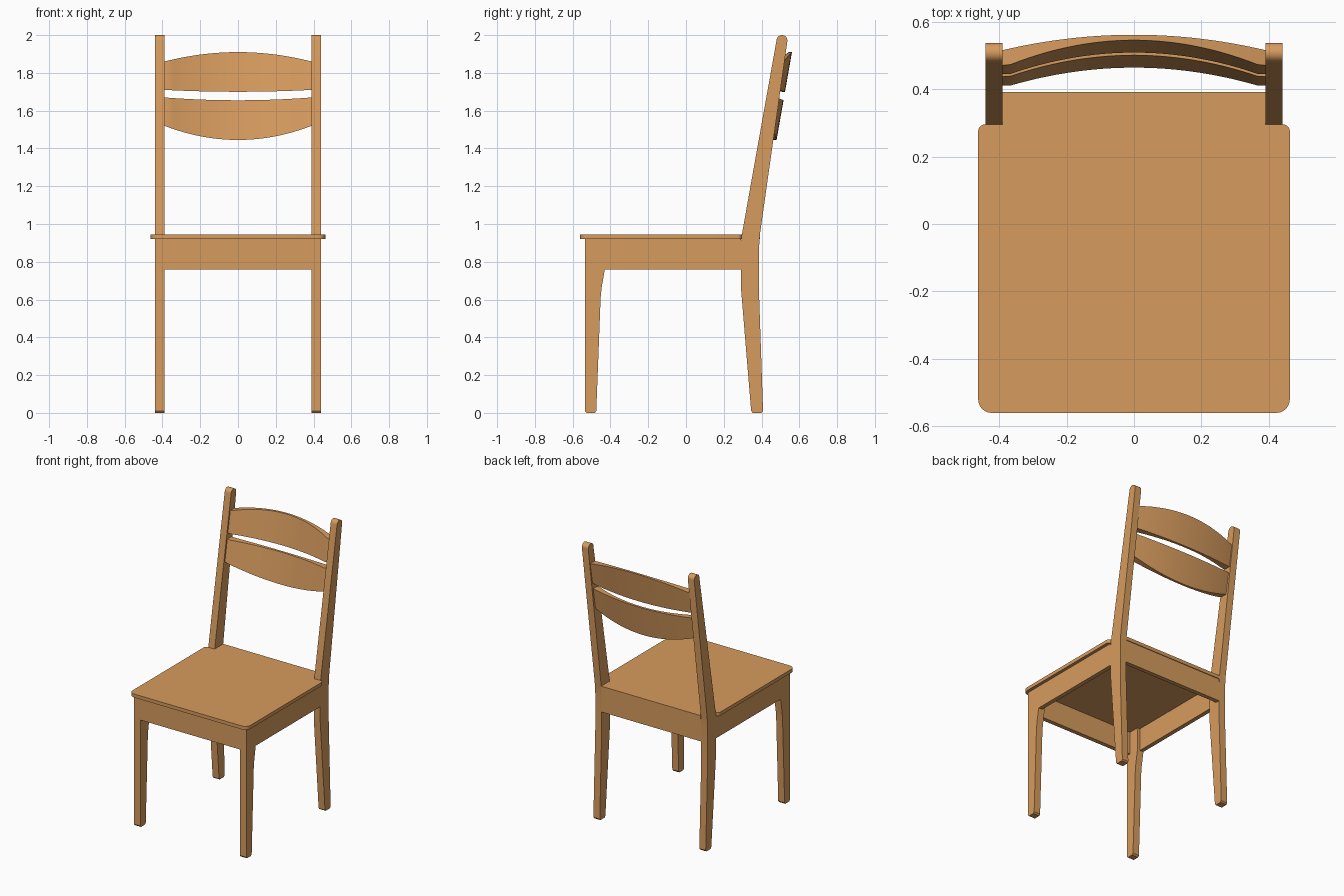
import bpy, bmesh, math
from mathutils import Vector

cube = bpy.data.objects.get("Cube")
if cube:
    bpy.data.objects.remove(cube, do_unlink=True)

wood = bpy.data.materials.new("warm wood")
wood.use_nodes = True
colour = (0.68, 0.33, 0.112, 1)
wood.diffuse_color = colour
wood.node_tree.nodes["Principled BSDF"].inputs["Base Color"].default_value = colour


def finish(name, bm):
    """Turn a bmesh into a wooden object with crisp edges and smooth curves."""
    bmesh.ops.recalc_face_normals(bm, faces=bm.faces)
    mesh = bpy.data.meshes.new(name)
    bm.to_mesh(mesh)
    bm.free()
    mesh.materials.append(wood)
    obj = bpy.data.objects.new(name, mesh)
    bpy.context.collection.objects.link(obj)
    bpy.ops.object.select_all(action='DESELECT')
    obj.select_set(True)
    bpy.context.view_layer.objects.active = obj
    bpy.ops.object.shade_smooth_by_angle(angle=math.radians(25))
    return obj


def prism(name, points, depth):
    """Extrude a closed outline of 3D points along the depth vector."""
    bm = bmesh.new()
    face = bm.faces.new([bm.verts.new(p) for p in points])
    new = bmesh.ops.extrude_face_region(bm, geom=[face])["geom"]
    verts = [v for v in new if isinstance(v, bmesh.types.BMVert)]
    bmesh.ops.translate(bm, verts=verts, vec=depth)
    return finish(name, bm)


def box(name, low, high):
    (x0, y0, z0), (x1, y1, z1) = low, high
    base = [(x0, y0, z0), (x1, y0, z0), (x1, y1, z0), (x0, y1, z0)]
    return prism(name, base, (0, 0, z1 - z0))


def round_corner(a, corner, b, radius, steps=6):
    """Points easing around a right-angled corner from side a to side b."""
    a, c, b = Vector(a), Vector(corner), Vector(b)
    u, v = (a - c).normalized() * radius, (b - c).normalized() * radius
    angles = [math.pi / 2 * i / steps for i in range(steps + 1)]
    return [c + u * (1 - math.sin(t)) + v * (1 - math.cos(t)) for t in angles]


INNER, OUTER = 0.39, 0.44
APRON_Z, SEAT_Z, SEAT_TOP = 0.76, 0.92, 0.945
BOARD = 0.03

# Leg outlines seen from the side (y, z)
front_leg = [(-0.535, 0.01), (-0.527, 0), (-0.483, 0), (-0.475, 0.01),
             (-0.452, 0.61), (-0.447, 0.66), (-0.43, APRON_Z),
             (-0.43, SEAT_Z), (-0.535, SEAT_Z)]
tip = [(0.508 + 0.029 * math.cos(t), 1.971 + 0.029 * math.sin(t))
       for t in [math.pi * i / 10 for i in range(11)]]
back_leg = ([(0.345, 0.01), (0.353, 0), (0.4, 0), (0.408, 0.01),
             (0.387, 0.62), (0.387, 0.88), (0.392, 0.95)]
            + tip + [(0.295, 0.94), (0.291, 0.9), (0.291, 0.66)])

# Legs and side aprons on both sides
for side, s in (("left", 1), ("right", -1)):
    for name, outline in (("front_leg", front_leg), ("back_leg_and_post", back_leg)):
        prism(f"{side}_{name}", [(s * INNER, y, z) for y, z in outline],
              (s * (OUTER - INNER), 0, 0))
    xs = sorted((s * (OUTER - BOARD), s * OUTER))
    box(f"{side}_apron", (xs[0], -0.43, APRON_Z), (xs[1], 0.291, SEAT_Z))

# Front and back aprons
box("front_apron", (-INNER, -0.535, APRON_Z), (INNER, -0.535 + BOARD, SEAT_Z))
box("back_apron", (-INNER, 0.387 - BOARD, APRON_Z), (INNER, 0.387, SEAT_Z))

# Seat board, rounded at the corners and notched around the posts
EDGE, FRONT, NOTCH, BACK = 0.462, -0.56, 0.295, 0.392
half = (round_corner((0, FRONT), (EDGE, FRONT), (EDGE, 0), 0.04)
        + round_corner((EDGE, 0), (EDGE, NOTCH), (0, NOTCH), 0.02)
        + [Vector((INNER, NOTCH)), Vector((INNER, BACK))])
seat = [(p.x, p.y, SEAT_Z) for p in half]
seat += [(-p.x, p.y, SEAT_Z) for p in reversed(half)]
prism("seat", seat, (0, 0, SEAT_TOP - SEAT_Z))


def slat(name, bottom_mid, bottom_end, top_mid, top_end, steps=32):
    """Bowed backrest board leaning with the posts, thicker toward its ends."""
    bm = bmesh.new()
    rings = []
    for i in range(steps + 1):
        x = INNER * (2 * i / steps - 1)
        bow = (x / INNER) ** 2
        low = bottom_mid + (bottom_end - bottom_mid) * bow
        high = top_mid + (top_end - top_mid) * bow
        front = 0.545 - 0.066 * min(1, (x / 0.37) ** 2)
        back = 0.561 - 0.037 * bow
        section = [(front, low), (back, low), (back, high), (front, high)]
        rings.append([bm.verts.new((x, y + 0.175 * (z - 1.91), z)) for y, z in section])
    for a, b in zip(rings, rings[1:]):
        for j in range(4):
            k = (j + 1) % 4
            bm.faces.new((a[j], a[k], b[k], b[j]))
    bm.faces.new(rings[0])
    bm.faces.new(rings[-1])
    return finish(name, bm)


# Backrest
slat("upper_back_slat", 1.70, 1.71, 1.91, 1.86)
slat("lower_back_slat", 1.445, 1.52, 1.655, 1.67)
